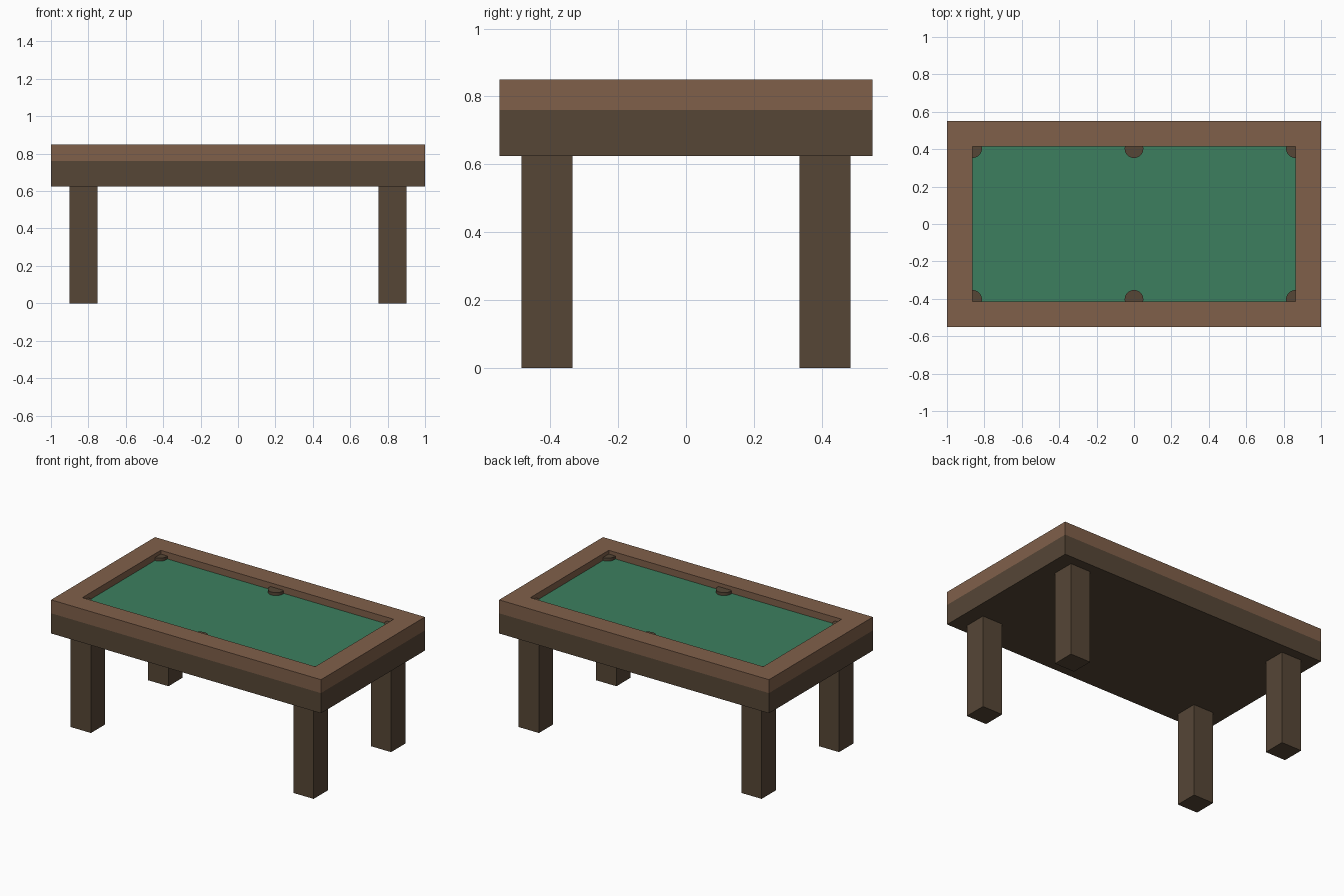
import bpy, bmesh

if "Cube" in bpy.data.objects:
    bpy.data.objects.remove(bpy.data.objects["Cube"])


def srgb(r, g, b):
    f = lambda c: c / 12.92 if c <= 0.04045 else ((c + 0.055) / 1.055) ** 2.4
    return (f(r / 255), f(g / 255), f(b / 255), 1)


def material(name, rgb):
    m = bpy.data.materials.new(name)
    m.diffuse_color = srgb(*rgb)
    m.use_nodes = True
    m.node_tree.nodes["Principled BSDF"].inputs["Base Color"].default_value = m.diffuse_color
    return m


dark_wood = material("dark_wood", (86, 70, 54))
rail_wood = material("rail_wood", (128, 96, 74))
green_felt = material("green_felt", (60, 127, 95))


def box(name, x, y, z, mat):
    """Box from (min, max) pairs on each axis."""
    bpy.ops.mesh.primitive_cube_add(size=1)
    o = bpy.context.object
    o.name = name
    for v in o.data.vertices:
        v.co = [lo + (c + 0.5) * (hi - lo) for c, (lo, hi) in zip(v.co, (x, y, z))]
    o.data.materials.append(mat)
    return o


# Table body and playing surface
box("table_body", (-1, 1), (-0.55, 0.55), (0.625, 0.76), dark_wood)
box("felt_bed", (-0.863, 0.863), (-0.415, 0.415), (0.76, 0.805), green_felt)

# Rail: one mitred rectangular frame around the felt
bm = bmesh.new()
corners = [(-1, -1), (1, -1), (1, 1), (-1, 1)]


def loop(hx, hy, z):
    return [bm.verts.new((sx * hx, sy * hy, z)) for sx, sy in corners]


loops = [loop(1, 0.55, 0.76), loop(1, 0.55, 0.85),
         loop(0.863, 0.415, 0.85), loop(0.863, 0.415, 0.76)]
for a, b in zip(loops, loops[1:] + loops[:1]):
    for i in range(4):
        j = (i + 1) % 4
        bm.faces.new((a[i], a[j], b[j], b[i]))
bmesh.ops.recalc_face_normals(bm, faces=bm.faces)
mesh = bpy.data.meshes.new("rail_frame")
bm.to_mesh(mesh)
bm.free()
mesh.materials.append(rail_wood)
bpy.context.collection.objects.link(bpy.data.objects.new("rail_frame", mesh))

# Pockets: low discs partly sunk into the rail
for x in (-0.863, 0, 0.863):
    for y in (-0.403, 0.403):
        bpy.ops.mesh.primitive_cylinder_add(vertices=32, radius=0.05, depth=0.05,
                                            location=(x, y, 0.80))
        pocket = bpy.context.object
        pocket.name = "pocket"
        pocket.data.materials.append(dark_wood)
        bpy.ops.object.shade_smooth_by_angle()

# Legs
for sx in (-1, 1):
    for sy in (-1, 1):
        box("leg", sorted((sx * 0.75, sx * 0.9)), sorted((sy * 0.335, sy * 0.485)),
            (0, 0.625), dark_wood)
